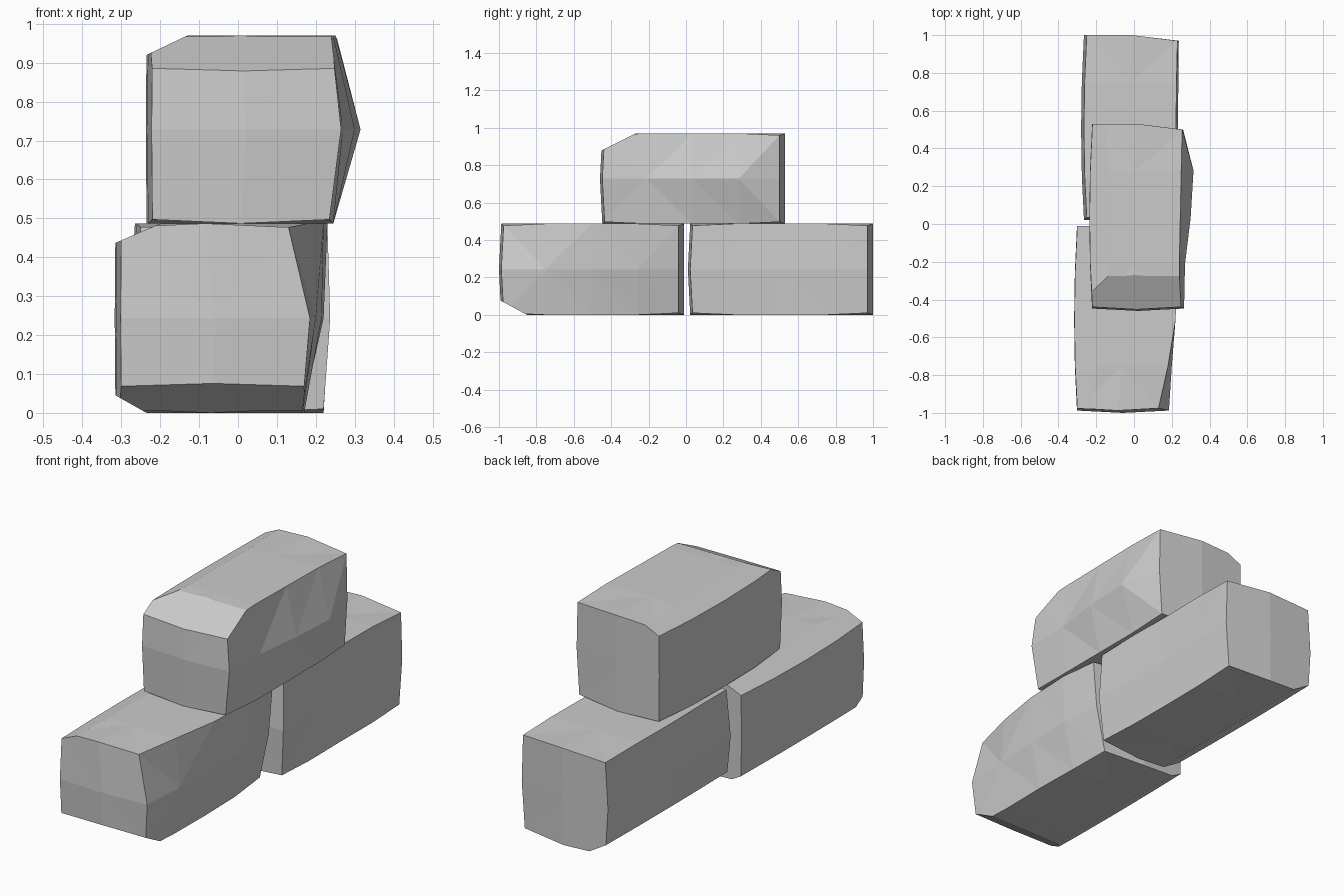
import bpy, bmesh
from mathutils import Vector

if "Cube" in bpy.data.objects:
    bpy.data.objects.remove(bpy.data.objects["Cube"])

# Cross-section positions as (side, height), walked once round the stone
RING = [(-1, -1), (0, -1), (1, -1), (1, 0), (1, 1), (0, 1), (-1, 1), (-1, 0)]
SEGMENTS = 4


def stone(name, y0, y1, z0, z1, lefts, rights, chips):
    """Rough block along y; lefts/rights give x at bottom, middle and top; chips are cut planes."""
    bm = bmesh.new()
    rings = []
    for j in range(SEGMENTS + 1):
        t = j / SEGMENTS
        first, last = j == 0, j == SEGMENTS
        ring = []
        for side, height in RING:
            left = lefts[height + 1] + 0.015 * (2 * t - 1) ** 2
            right = rights[j][height + 1]
            x = (left, (left + right) / 2, right)[side + 1]
            y = y0 + (y1 - y0) * t
            z = (z0 + z1) / 2 + height * (z1 - z0) / 2
            if first:
                y += 0.0125 * (abs(side) + abs(height))
            if last and side == 1:
                y -= 0.03
            if (first or last) and side:
                z -= 0.01 * height
            ring.append(bm.verts.new((x, y, z)))
        rings.append(ring)

    # Side walls
    n = len(RING)
    for a, b in zip(rings, rings[1:]):
        for i in range(n):
            k = (i + 1) % n
            bm.faces.new((a[i], a[k], b[k], b[i]))

    # Slightly domed ends
    for ring, y in ((rings[0], y0), (rings[-1], y1)):
        x = (ring[3].co.x + ring[7].co.x) / 2
        centre = bm.verts.new((x, y, (z0 + z1) / 2))
        for i in range(n):
            bm.faces.new((ring[i], ring[(i + 1) % n], centre))
    bmesh.ops.triangulate(bm, faces=bm.faces[:])

    # Chipped edges
    for point, normal in chips:
        bmesh.ops.bisect_plane(bm, geom=bm.verts[:] + bm.edges[:] + bm.faces[:],
                               plane_co=Vector(point), plane_no=Vector(normal).normalized(),
                               clear_outer=True)
        bmesh.ops.holes_fill(bm, edges=[e for e in bm.edges if e.is_boundary], sides=0)
    bmesh.ops.recalc_face_normals(bm, faces=bm.faces[:])

    mesh = bpy.data.meshes.new(name)
    bm.to_mesh(mesh)
    bm.free()
    obj = bpy.data.objects.new(name, mesh)
    bpy.context.collection.objects.link(obj)
    return obj


# Lower front stone: tapers towards the front right
stone("front_stone", -1.0, -0.01, 0, 0.487, (-0.315, -0.317, -0.315),
      [(0.165, 0.185, 0.13), (0.167, 0.2, 0.18), (0.17, 0.215, 0.22),
       (0.165, 0.22, 0.23), (0.15, 0.2, 0.22)],
      [((-0.21, 0, 0.482), (-0.045, 0, 0.105)),
       ((0, -0.85, 0), (0, -0.075, -0.14)),
       ((-0.235, 0, 0), (-0.045, 0, -0.08))])

# Lower back stone: straight right side
stone("back_stone", 0.01, 1.0, 0, 0.487, (-0.265, -0.28, -0.265),
      [(0.22, 0.237, 0.23), (0.22, 0.235, 0.225), (0.218, 0.232, 0.222),
       (0.22, 0.235, 0.225), (0.22, 0.237, 0.23)],
      [((-0.15, 0, 0), (-0.06, 0, -0.1))])

# Upper stone: bulges on the right
stone("top_stone", -0.46, 0.53, 0.487, 0.97, (-0.235, -0.237, -0.235),
      [(0.235, 0.265, 0.24), (0.245, 0.27, 0.24), (0.245, 0.3, 0.245),
       (0.245, 0.315, 0.25), (0.245, 0.26, 0.255)],
      [((0, -0.28, 0.965), (0, -0.085, 0.17)),
       ((-0.13, 0, 0.97), (-0.05, 0, 0.105))])
